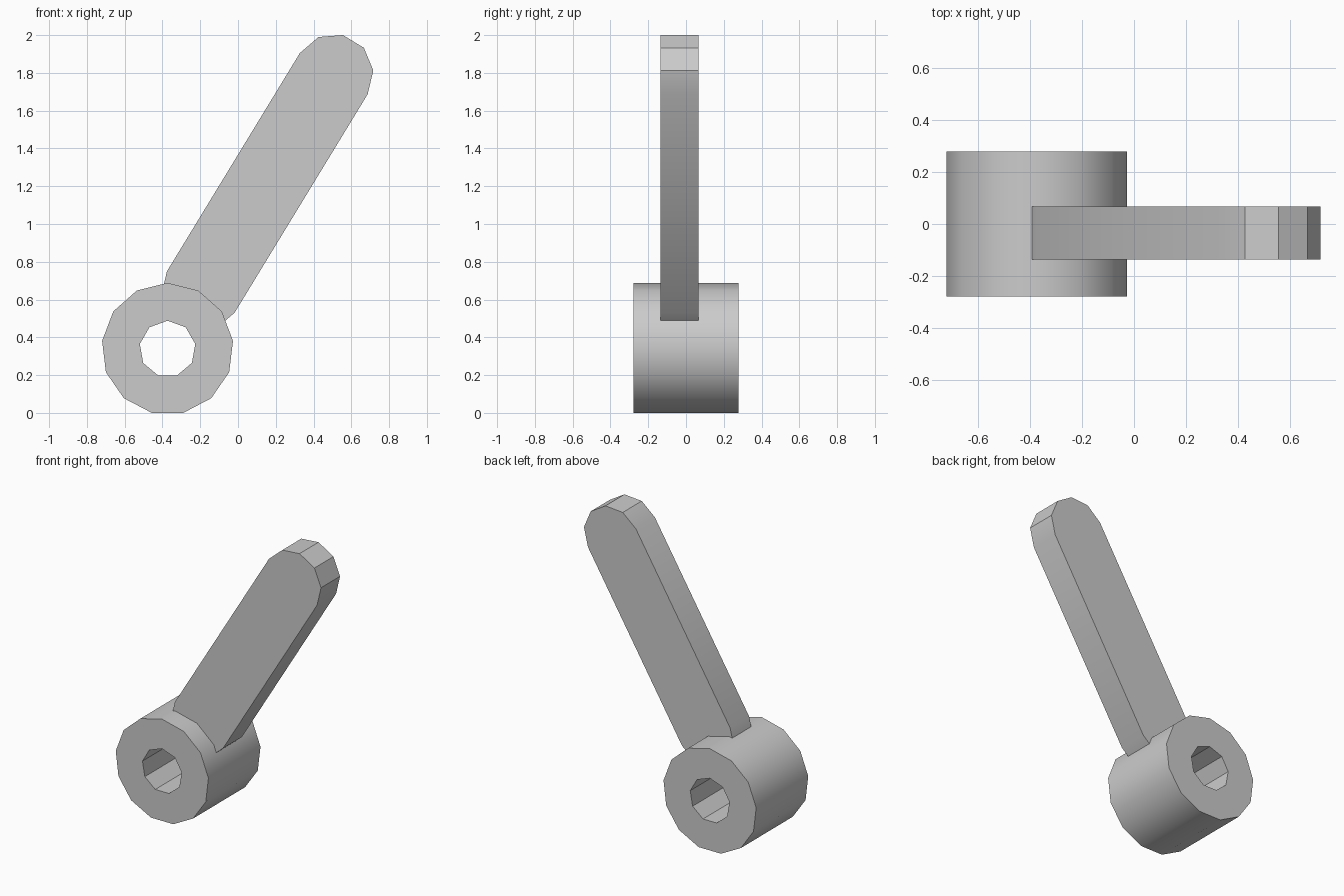
import bpy
import bmesh
from math import cos, sin, pi, radians, atan2

cube = bpy.data.objects.get("Cube")
if cube:
    bpy.data.objects.remove(cube)

grey = bpy.data.materials.new("plain grey")
grey.use_nodes = True
colour = (0.6, 0.6, 0.6, 1)
grey.diffuse_color = colour
grey.node_tree.nodes["Principled BSDF"].inputs["Base Color"].default_value = colour


def ring(cx, cz, radius, angles):
    return [(cx + radius * cos(a), cz + radius * sin(a)) for a in angles]


def polygon(cx, cz, radius, sides):
    """Regular polygon with one corner pointing straight up."""
    return ring(cx, cz, radius, [pi / 2 + 2 * pi * i / sides for i in range(sides)])


def extrude(name, outlines, y0, y1):
    """Fill the outlines (later ones become holes) and extrude along y."""
    bm = bmesh.new()
    edges = []
    for outline in outlines:
        verts = [bm.verts.new((x, y0, z)) for x, z in outline]
        edges += [bm.edges.new((verts[i - 1], verts[i])) for i in range(len(verts))]
    bmesh.ops.triangle_fill(bm, edges=edges, use_beauty=True)
    moved = bmesh.ops.extrude_face_region(bm, geom=bm.faces[:], use_keep_orig=True)
    verts = [g for g in moved["geom"] if isinstance(g, bmesh.types.BMVert)]
    bmesh.ops.translate(bm, verts=verts, vec=(0, y1 - y0, 0))
    bmesh.ops.recalc_face_normals(bm, faces=bm.faces[:])
    bmesh.ops.dissolve_limit(bm, angle_limit=radians(1), verts=bm.verts[:], edges=bm.edges[:])
    mesh = bpy.data.meshes.new(name)
    bm.to_mesh(mesh)
    bm.free()
    mesh.materials.append(grey)
    obj = bpy.data.objects.new(name, mesh)
    bpy.context.collection.objects.link(obj)
    bpy.ops.object.select_all(action="DESELECT")
    obj.select_set(True)
    bpy.context.view_layer.objects.active = obj
    bpy.ops.object.shade_smooth_by_angle(angle=radians(30))
    return obj


# Hub: thirteen-sided barrel with a nine-sided bore
hub_x, hub_z = -0.373, 0.339
extrude("hub", [polygon(hub_x, hub_z, 0.349, 13), polygon(hub_x, hub_z, 0.149, 9)],
        -0.278, 0.278)

# Lever arm: rounded bar, its lower end buried in the hub wall
low, high, radius = (-0.197, 0.64), (0.507, 1.796), 0.21
axis = atan2(high[1] - low[1], high[0] - low[0])
step = pi / 5
top_end = ring(*high, radius, [axis - pi / 2 + step * i for i in range(6)])
low_end = ring(*low, radius, [axis + pi / 2 + step * i for i in (0, 1, 4, 5)])
extrude("lever_arm", [top_end + low_end], -0.136, 0.067)
